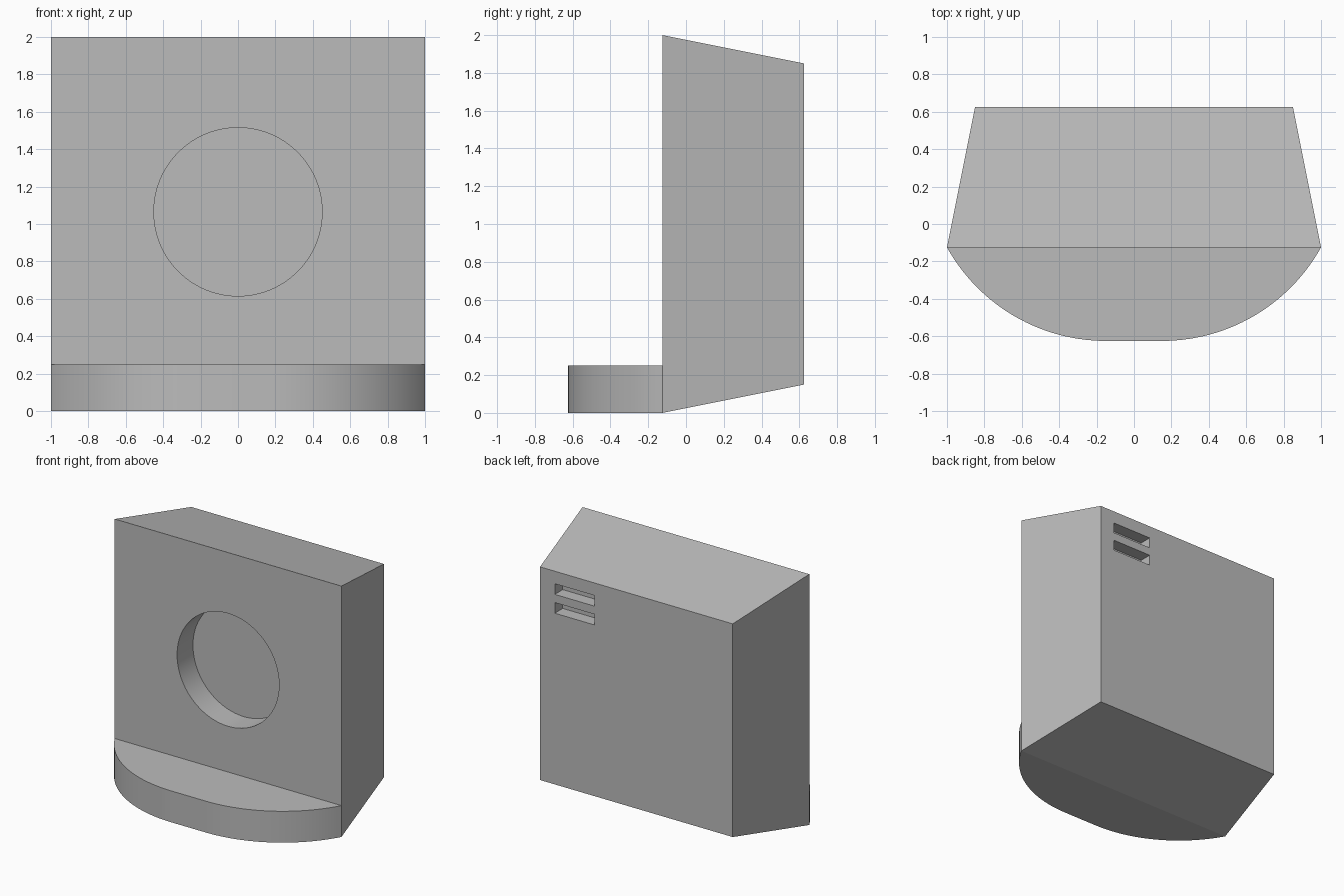
import bpy, bmesh
from math import sin, cos, asin, pi
from mathutils import Matrix

if "Cube" in bpy.data.objects:
    bpy.data.objects.remove(bpy.data.objects["Cube"], do_unlink=True)

grey = bpy.data.materials.new("plain grey")
grey.use_nodes = True
grey.diffuse_color = (0.5, 0.5, 0.5, 1)
grey.node_tree.nodes["Principled BSDF"].inputs["Base Color"].default_value = (0.5, 0.5, 0.5, 1)

FRONT, BACK = -0.125, 0.625


def finish(bm, name):
    bmesh.ops.recalc_face_normals(bm, faces=bm.faces)
    mesh = bpy.data.meshes.new(name)
    bm.to_mesh(mesh)
    bm.free()
    obj = bpy.data.objects.new(name, mesh)
    mesh.materials.append(grey)
    bpy.context.collection.objects.link(obj)
    return obj


def box(name, x0, x1, y0, y1, z0, z1):
    bm = bmesh.new()
    bmesh.ops.create_cube(bm, size=1)
    bmesh.ops.scale(bm, vec=(x1 - x0, y1 - y0, z1 - z0), verts=bm.verts)
    bmesh.ops.translate(bm, vec=((x0 + x1) / 2, (y0 + y1) / 2, (z0 + z1) / 2), verts=bm.verts)
    return finish(bm, name)


def activate(obj):
    bpy.ops.object.select_all(action='DESELECT')
    obj.select_set(True)
    bpy.context.view_layer.objects.active = obj


def cut(obj, cutter):
    mod = obj.modifiers.new("recess", 'BOOLEAN')
    mod.operation = 'DIFFERENCE'
    mod.solver = 'EXACT'
    mod.object = cutter
    cutter.hide_render = True
    activate(obj)
    bpy.ops.object.modifier_apply(modifier=mod.name)
    bpy.data.objects.remove(cutter, do_unlink=True)


# Housing: a box whose back face is drawn in on every side
housing = box("housing", -1, 1, FRONT, BACK, 0, 2)
for v in housing.data.vertices:
    if v.co.y > 0:
        v.co.x *= 0.85
        v.co.z = 1 + (v.co.z - 1) * 0.85

# Round recess in the front
bm = bmesh.new()
bmesh.ops.create_cone(bm, cap_ends=True, segments=96, radius1=0.45, radius2=0.45, depth=0.4,
                      matrix=Matrix.Translation((0, FRONT, 1.065)) @ Matrix.Rotation(pi / 2, 4, 'X'))
cut(housing, finish(bm, "round_cutter"))

# Two slots in the upper back
for top in (1.75, 1.6):
    cut(housing, box("slot_cutter", 0.37, 0.72, BACK - 0.1, BACK + 0.1, top - 0.085, top))

# Foot: flat front with an arc sweeping back to each side
flat, depth, height, steps = 0.15, 0.5, 0.25, 28
radius = ((1 - flat) ** 2 + depth ** 2) / (2 * depth)
sweep = asin((1 - flat) / radius)
right = []
for i in range(steps + 1):
    a = sweep * i / steps
    right.append((flat + radius * sin(a), FRONT - depth + radius * (1 - cos(a))))
outline = [(-x, y) for x, y in reversed(right)] + right
bm = bmesh.new()
face = bm.faces.new([bm.verts.new((x, y, 0)) for x, y in outline])
extruded = bmesh.ops.extrude_face_region(bm, geom=[face])
bmesh.ops.translate(bm, vec=(0, 0, height),
                    verts=[g for g in extruded["geom"] if isinstance(g, bmesh.types.BMVert)])
foot = finish(bm, "foot")

for obj in (housing, foot):
    activate(obj)
    bpy.ops.object.shade_smooth_by_angle(angle=pi / 6)
